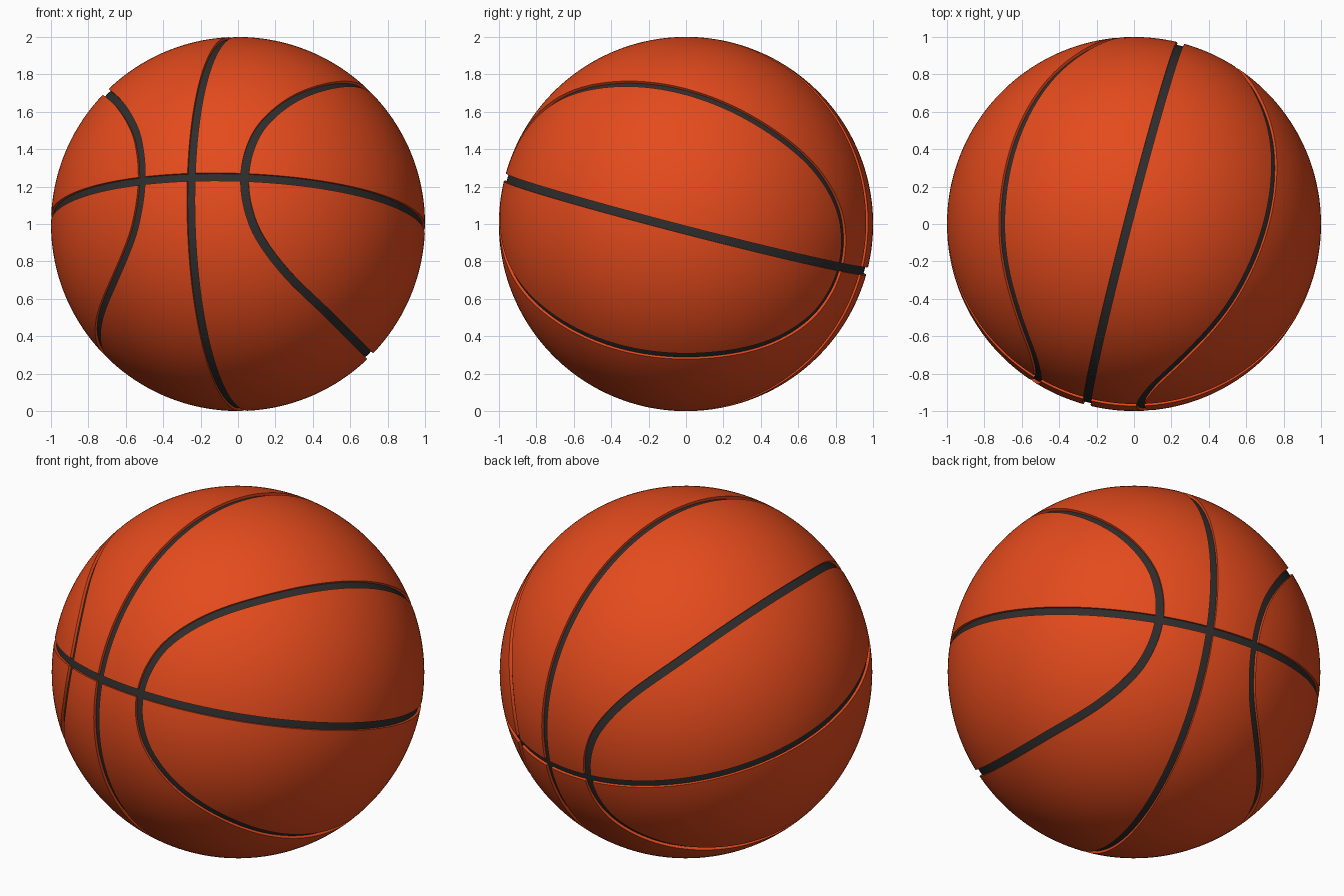
import bpy, bmesh
from mathutils import Vector, Matrix
from mathutils.kdtree import KDTree

if "Cube" in bpy.data.objects:
    bpy.data.objects.remove(bpy.data.objects["Cube"])

HALF = 0.0215      # half seam width
FLOOR = 0.985      # radius of the groove floor


def material(name, rgb):
    m = bpy.data.materials.new(name)
    m.diffuse_color = (*rgb, 1.0)
    m.use_nodes = True
    m.node_tree.nodes["Principled BSDF"].inputs["Base Color"].default_value = m.diffuse_color
    return m


# Side seam in one octant: from the level seam at the front to the middle of the ball
ctrl = [(.304, .939, -.163), (.285, .959, 0), (.304, .939, .163), (.36, .876, .317),
        (.48, .733, .485), (.64, .43, .64), (.707, 0, .707), (.64, -.43, .64)]
ctrl = [Vector(c).normalized() for c in ctrl]
STEPS = 100
path = []
for i in range(1, len(ctrl) - 2):
    a, b, c, d = ctrl[i - 1:i + 3]
    for k in range(STEPS + 1):
        t = k / STEPS
        p = 0.5 * (2 * b + (c - a) * t + (2 * a - 5 * b + 4 * c - d) * t**2
                   + (3 * b - a - 3 * c + d) * t**3)
        path.append(p.normalized())
tree = KDTree(len(path))
for i, p in enumerate(path):
    tree.insert(p, i)
tree.balance()


# Signed distance to the edge of each seam (negative inside the seam)
def upright(p):
    return abs(p.x) - HALF


def level(p):
    return abs(p.z) - HALF


def side(p):
    return tree.find(Vector((abs(p.x), abs(p.y), abs(p.z))))[2] - HALF


SEAMS = (upright, level, side)


def cut(bm, f):
    """Cut the sphere's faces along the line f = 0."""
    value = {v: f(v.co) for v in bm.verts}
    new = []
    for e in list(bm.edges):
        v, w = e.verts
        if value[v] * value[w] >= 0:
            continue
        lo, hi = 0.0, 1.0
        p, q = v.co.copy(), w.co.copy()
        for _ in range(14):
            mid = (lo + hi) / 2
            if f(p.lerp(q, mid).normalized()) * value[v] > 0:
                lo = mid
            else:
                hi = mid
        nv = bmesh.utils.edge_split(e, v, lo)[1]
        nv.co = p.lerp(q, lo).normalized()
        new.append(nv)
    bmesh.ops.connect_verts(bm, verts=new)


# Ball with seam outlines cut into it
bm = bmesh.new()
bmesh.ops.create_icosphere(bm, subdivisions=6, radius=1.0)
for seam in SEAMS:
    cut(bm, seam)

# Sink the seams into grooves with dark floors and orange walls
floor = [f for f in bm.faces
         if min(s(f.calc_center_median().normalized()) for s in SEAMS) < 0]
ret = bmesh.ops.extrude_face_region(bm, geom=floor)["geom"]
for g in ret:
    if isinstance(g, bmesh.types.BMVert):
        g.co = g.co.normalized() * FLOOR
    elif isinstance(g, bmesh.types.BMFace):
        g.material_index = 1
bmesh.ops.delete(bm, geom=[f for f in floor if f.is_valid], context='FACES')
bmesh.ops.recalc_face_normals(bm, faces=bm.faces)

# Tilt the seam crossing up and to the left, and stand the ball on the ground
turn = Vector((0, -1, 0)).rotation_difference(Vector((-.25, -.935, .25)).normalized())
bm.transform(Matrix.Translation((0, 0, 1)) @ turn.to_matrix().to_4x4())

mesh = bpy.data.meshes.new("ball")
bm.to_mesh(mesh)
bm.free()
mesh.materials.append(material("orange_leather", (.78, .07, .012)))
mesh.materials.append(material("black_seam", (.027, .027, .027)))
ball = bpy.data.objects.new("ball", mesh)
bpy.context.collection.objects.link(ball)
bpy.context.view_layer.objects.active = ball
ball.select_set(True)
bpy.ops.object.shade_smooth_by_angle(angle=0.6)
